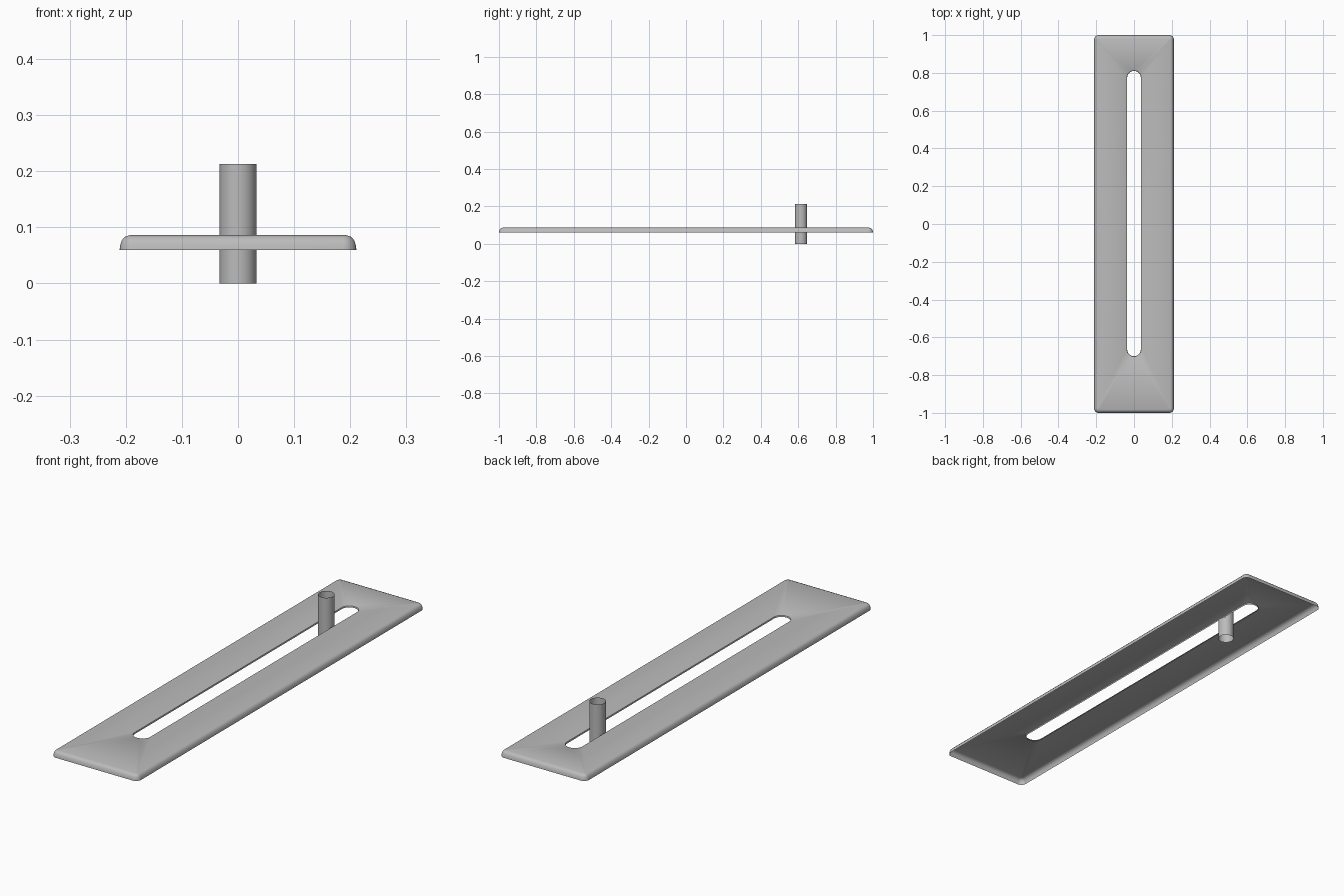
import bpy, bmesh, math

if "Cube" in bpy.data.objects:
    bpy.data.objects.remove(bpy.data.objects["Cube"])

grey = bpy.data.materials.new("satin grey")
grey.diffuse_color = (0.5, 0.5, 0.5, 1)
grey.use_nodes = True
grey.node_tree.nodes["Principled BSDF"].inputs["Base Color"].default_value = grey.diffuse_color


def rounded_loop(bm, hx, y0, y1, r, z, n=8):
    """Closed loop of a rectangle with rounded corners."""
    verts = []
    corners = [(hx - r, y1 - r), (-hx + r, y1 - r), (-hx + r, y0 + r), (hx - r, y0 + r)]
    for k, (cx, cy) in enumerate(corners):
        for i in range(n + 1):
            a = math.pi / 2 * (k + i / n)
            verts.append(bm.verts.new((cx + r * math.cos(a), cy + r * math.sin(a), z)))
    edges = [bm.edges.new((v, verts[(i + 1) % len(verts)])) for i, v in enumerate(verts)]
    return verts, edges


def skin(bm, a, b):
    for i in range(len(a)):
        j = (i + 1) % len(a)
        bm.faces.new((a[i], a[j], b[j], b[i]))


def finish(bm, name, angle=40):
    mesh = bpy.data.meshes.new(name)
    bm.to_mesh(mesh)
    bm.free()
    obj = bpy.data.objects.new(name, mesh)
    bpy.context.collection.objects.link(obj)
    mesh.materials.append(grey)
    bpy.ops.object.select_all(action='DESELECT')
    obj.select_set(True)
    bpy.context.view_layer.objects.active = obj
    bpy.ops.object.shade_smooth_by_angle(angle=math.radians(angle))
    return obj


# Cover plate: open-bottomed shell with rounded skirt and a slot
bm = bmesh.new()
TOP = 0.086
rim = [(0.0, 0.06), (0.001, 0.068), (0.004, 0.077), (0.009, 0.083), (0.018, TOP)]
loops = [rounded_loop(bm, 0.211 - d, -1 + d, 1 - d, 0.024 - d, z) for d, z in rim]
for low, high in zip(loops, loops[1:]):
    skin(bm, low[0], high[0])

# Slot with a small rolled lip
lip = [(0.005, TOP), (0.0015, TOP - 0.002), (0.0, TOP - 0.008)]
slots = [rounded_loop(bm, 0.036 + d, -0.70 - d, 0.81 + d, 0.0355 + d, z) for d, z in lip]
for high, low in zip(slots, slots[1:]):
    skin(bm, high[0], low[0])

# Flat top between the skirt and the slot
bmesh.ops.triangle_fill(bm, use_beauty=True, edges=loops[-1][1] + slots[0][1], normal=(0, 0, 1))
bmesh.ops.recalc_face_normals(bm, faces=bm.faces)
if sum(f.normal.z * f.calc_area() for f in bm.faces) < 0:
    bmesh.ops.reverse_faces(bm, faces=bm.faces)
finish(bm, "slotted_plate")

# Open tube standing in the slot
bm = bmesh.new()
bmesh.ops.create_cone(bm, cap_ends=False, segments=32, radius1=0.033, radius2=0.033, depth=0.213)
bmesh.ops.translate(bm, verts=bm.verts, vec=(0, 0.615, 0.1065))
finish(bm, "lever_tube")
